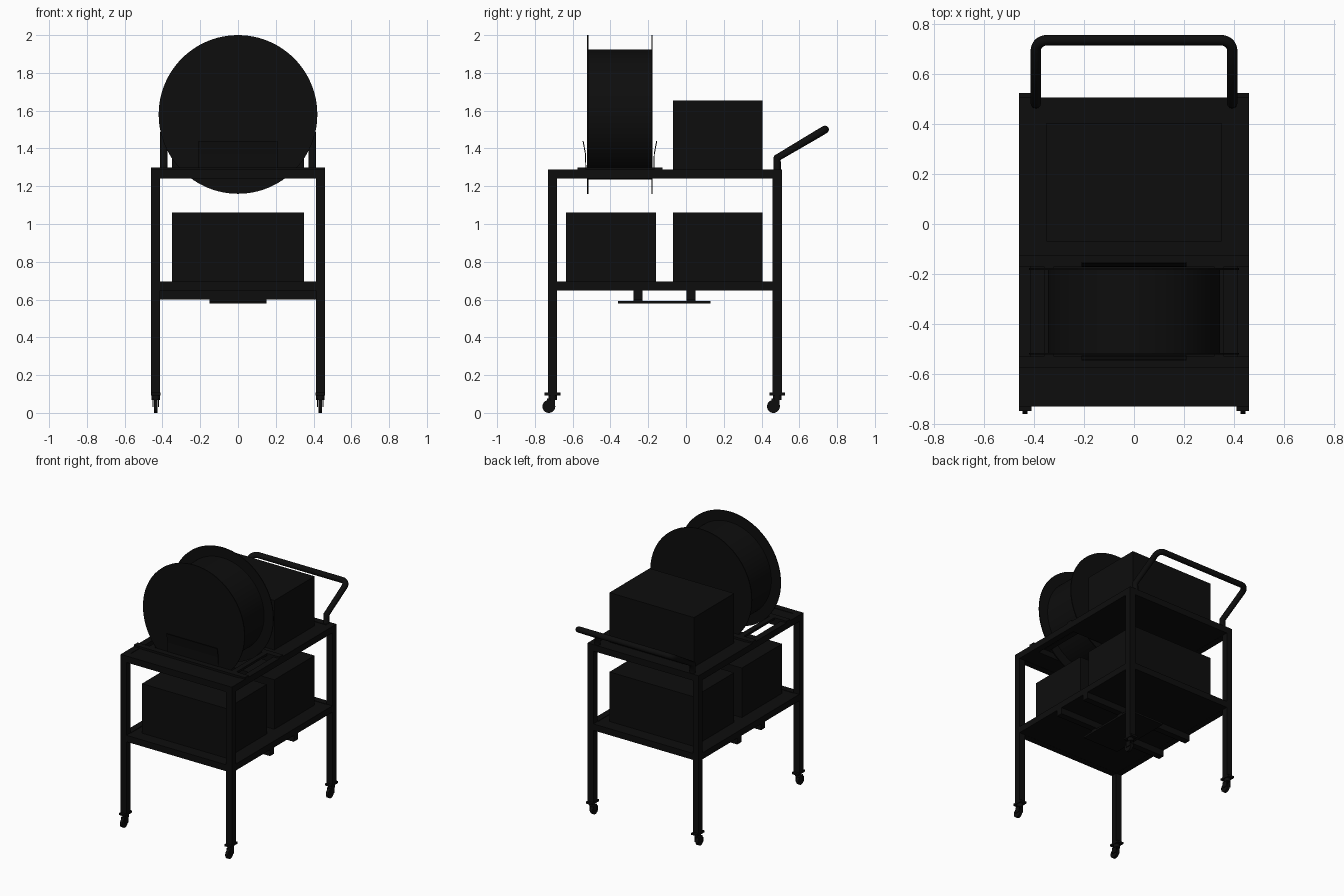
import bpy, bmesh, math
from mathutils import Vector

cube = bpy.data.objects.get("Cube")
if cube:
    bpy.data.objects.remove(cube, do_unlink=True)

black = bpy.data.materials.new("near_black")
black.use_nodes = True
color = (0.004, 0.004, 0.004, 1)
black.diffuse_color = color
black.node_tree.nodes["Principled BSDF"].inputs["Base Color"].default_value = color


def finish(name, bm, smooth=False):
    mesh = bpy.data.meshes.new(name)
    bmesh.ops.recalc_face_normals(bm, faces=bm.faces)
    bm.to_mesh(mesh)
    bm.free()
    mesh.materials.append(black)
    obj = bpy.data.objects.new(name, mesh)
    bpy.context.collection.objects.link(obj)
    if smooth:
        bpy.ops.object.select_all(action='DESELECT')
        obj.select_set(True)
        bpy.context.view_layer.objects.active = obj
        bpy.ops.object.shade_smooth_by_angle()
    return obj


def box(name, x, y, z):
    """Box from (min, max) ranges on each axis."""
    bm = bmesh.new()
    bmesh.ops.create_cube(bm, size=1)
    for v in bm.verts:
        v.co = Vector([(a + b) / 2 + c * (b - a) for (a, b), c in zip((x, y, z), v.co)])
    return finish(name, bm)


def cylinder(name, radius, depth, center, axis, segments=64):
    bm = bmesh.new()
    bmesh.ops.create_cone(bm, cap_ends=True, segments=segments,
                          radius1=radius, radius2=radius, depth=depth)
    turn = Vector((0, 0, 1)).rotation_difference(Vector(axis)).to_matrix()
    for v in bm.verts:
        v.co = turn @ v.co + Vector(center)
    return finish(name, bm, True)


W, FRONT, BACK, BAR = 0.46, -0.73, 0.507, 0.048
SIDES = (("right", -1), ("left", 1))
REEL_Y, REEL_Z = -0.35, 1.58


def span(side, a, b):
    return tuple(sorted((side * a, side * b)))


# Legs with swivel casters
for side_name, s in SIDES:
    for end, y in (("front", FRONT + BAR / 2), ("back", BACK - BAR / 2)):
        tag = f"{end}_{side_name}"
        x = s * (W - BAR / 2)
        box(f"leg_{tag}", span(s, W - BAR, W), (y - BAR / 2, y + BAR / 2), (0.105, 1.288))
        box(f"caster_plate_{tag}", (x - 0.025, x + 0.025), (y - 0.042, y + 0.042), (0.093, 0.107))
        cylinder(f"caster_stem_{tag}", 0.022, 0.025, (x, y, 0.082), (0, 0, 1), 24)
        for f in (-1, 1):
            box(f"caster_fork_{tag}", span(f, 0.012, 0.017), (y - 0.03, y + 0.012),
                (0.03, 0.075)).location.x = x
        cylinder(f"caster_wheel_{tag}", 0.034, 0.02, (x, y - 0.02, 0.034), (1, 0, 0), 32)

# Shelf rails
for shelf, top in (("upper", 1.288), ("lower", 0.695)):
    z = (top - BAR, top)
    for side_name, s in SIDES:
        box(f"{shelf}_rail_{side_name}", span(s, W - BAR, W), (FRONT, BACK), z)
    box(f"{shelf}_rail_front", (-W, W), (FRONT, FRONT + BAR), z)
    box(f"{shelf}_rail_back", (-W, W), (BACK - BAR, BACK), z)

# Decks: the upper one leaves an opening for the reel
inner = (-W + BAR, W - BAR)
box("lower_deck", inner, (FRONT + BAR, BACK - BAR), (0.648, 0.692))
box("upper_deck_back", inner, (-0.165, BACK - BAR), (1.242, 1.285))
box("upper_deck_front", inner, (FRONT + BAR, -0.535), (1.242, 1.285))

# Reel cradle: cross bars, side bars and flared guide plates
for end, s in (("front", -1), ("back", 1)):
    y0, y1 = sorted((REEL_Y + s * 0.18, REEL_Y + s * 0.225))
    box(f"cradle_cross_bar_{end}", (-W, W), (y0, y1), (1.284, 1.3))
    bm = bmesh.new()
    rows = [[bm.verts.new((x, REEL_Y + s * d, z)) for x in (-0.21, 0.21)]
            for d, z in ((0.18, 1.29), (0.182, 1.37), (0.195, 1.44))]
    for a, b in zip(rows, rows[1:]):
        bm.faces.new((a[0], a[1], b[1], b[0]))
    guide = finish(f"reel_guide_{end}", bm)
    thick = guide.modifiers.new("thickness", 'SOLIDIFY')
    thick.thickness = 0.005
    thick.offset = 0
for side_name, s in SIDES:
    box(f"cradle_side_bar_{side_name}", span(s, 0.32, 0.36), (-0.575, -0.125), (1.284, 1.3))

# Cable reel
cylinder("reel_drum", 0.345, 0.34, (0, REEL_Y, REEL_Z), (0, 1, 0), 96)
for end, s in (("front", -1), ("back", 1)):
    cylinder(f"reel_flange_{end}", 0.42, 0.007, (0, REEL_Y + s * 0.17, REEL_Z), (0, 1, 0), 96)

# Storage boxes
for name, y, z in (("upper_box", -0.07, 1.285), ("lower_box_back", -0.07, 0.692),
                   ("lower_box_front", -0.635, 0.692)):
    box(name, (-0.35, 0.35), (y, y + 0.475), (z, z + 0.37))

# Undercarriage beams and plate
for end, y in (("front", -0.278), ("back", 0.002)):
    box(f"under_beam_{end}", (-W, W), (y, y + BAR), (0.6, 0.65))
    box(f"plate_spacer_{end}", (-0.15, 0.15), (y, y + BAR), (0.59, 0.6))
box("under_plate", (-0.15, 0.15), (-0.36, 0.13), (0.578, 0.592))

# Push handle: a bent tube with rounded upper corners
half = [Vector((0.393, 0.483, 1.27)), Vector((0.393, 0.483, 1.35))]
corner = Vector((0.393, 0.736, 1.5))
slope = (corner - half[1]).normalized()
r = 0.045
center = corner - slope * r - Vector((r, 0, 0))
for i in range(9):
    t = i / 8 * math.pi / 2
    half.append(center + Vector((r * math.cos(t), 0, 0)) + slope * r * math.sin(t))
points = half + [Vector((-p.x, p.y, p.z)) for p in reversed(half)]
curve = bpy.data.curves.new("push_handle", 'CURVE')
curve.dimensions = '3D'
curve.bevel_depth = 0.021
curve.bevel_resolution = 4
curve.use_fill_caps = True
spline = curve.splines.new('POLY')
spline.points.add(len(points) - 1)
for sp, p in zip(spline.points, points):
    sp.co = (*p, 1)
spline.use_smooth = True
curve.materials.append(black)
bpy.context.collection.objects.link(bpy.data.objects.new("push_handle", curve))
